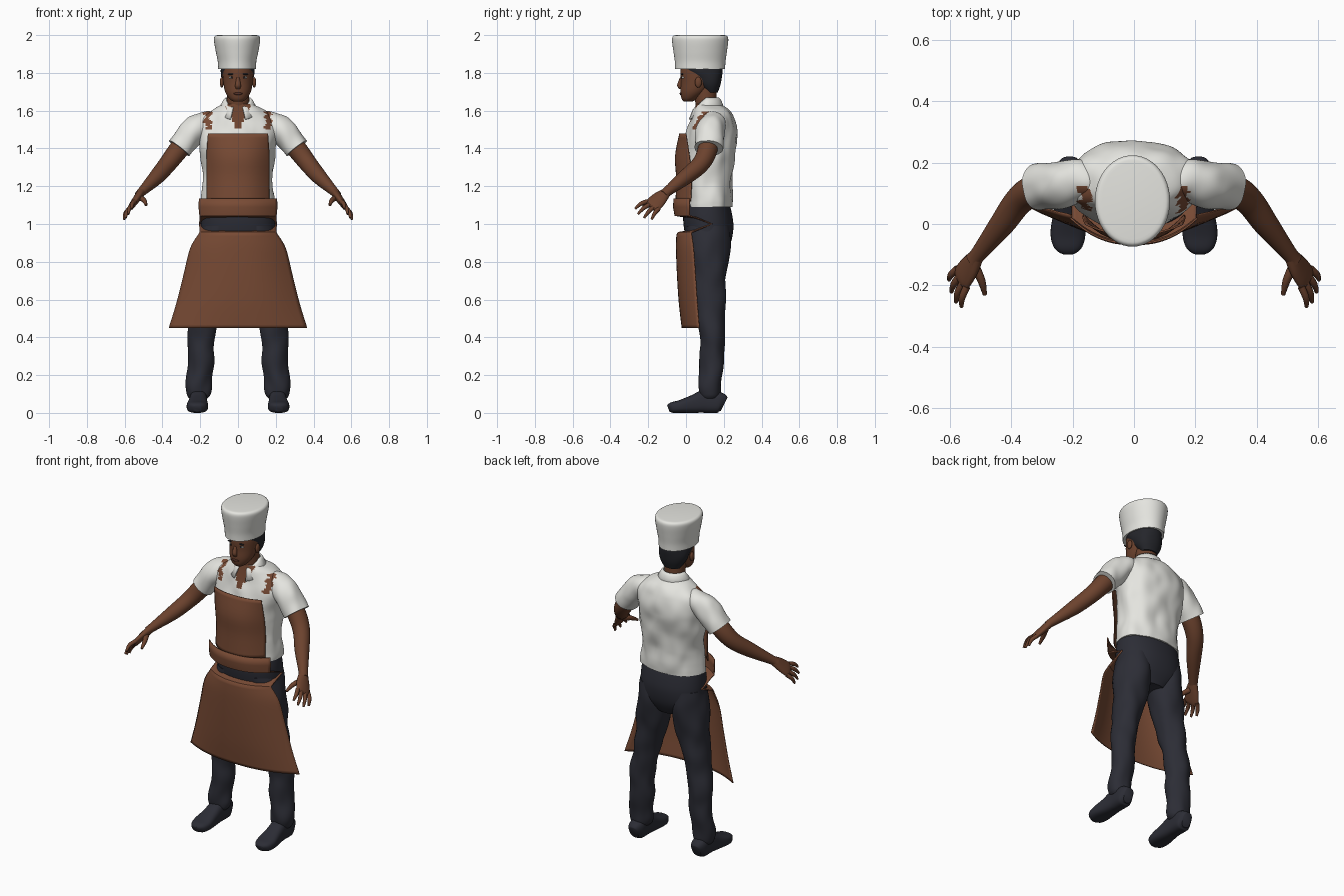
import bpy, bmesh, math
from mathutils import Vector, noise

if "Cube" in bpy.data.objects:
    bpy.data.objects.remove(bpy.data.objects["Cube"], do_unlink=True)


def material(name, color):
    mat = bpy.data.materials.new(name)
    mat.use_nodes = True
    mat.diffuse_color = (*color, 1)
    mat.node_tree.nodes["Principled BSDF"].inputs["Base Color"].default_value = (*color, 1)
    return mat


white = material("off white cloth", (0.78, 0.78, 0.74))
skin = material("brown skin", (0.15, 0.055, 0.027))
leather = material("brown apron", (0.19, 0.07, 0.035))
navy = material("dark navy cloth", (0.025, 0.026, 0.036))
black = material("black hair", (0.018, 0.019, 0.024))
lip = material("dark lip", (0.09, 0.03, 0.02))


def finish(name, bm, mats, rule=None, angle=50):
    """Turn a bmesh into a smooth object, colouring its faces by a rule."""
    bmesh.ops.recalc_face_normals(bm, faces=bm.faces)
    if rule:
        for f in bm.faces:
            f.material_index = rule(f.calc_center_median())
    mesh = bpy.data.meshes.new(name)
    bm.to_mesh(mesh)
    bm.free()
    for m in mats:
        mesh.materials.append(m)
    obj = bpy.data.objects.new(name, mesh)
    bpy.context.collection.objects.link(obj)
    bpy.ops.object.select_all(action="DESELECT")
    obj.select_set(True)
    bpy.context.view_layer.objects.active = obj
    bpy.ops.object.shade_smooth_by_angle(angle=math.radians(angle))
    return obj


def smooth_rings(rings, steps):
    """Catmull-Rom interpolation through the given rings."""
    out = []
    for i in range(len(rings) - 1):
        p, q, r, s = (rings[max(0, min(len(rings) - 1, i + k))] for k in (-1, 0, 1, 2))
        for j in range(steps):
            t = j / steps
            out.append([b + t * (c - a) / 2 + t * t * (a - 2.5 * b + 2 * c - d / 2)
                        + t ** 3 * (1.5 * (b - c) + (d - a) / 2)
                        for a, b, c, d in zip(p, q, r, s)])
    return out + [list(rings[-1])]


def loft(name, rings, mats, ref=None, side=1, n=32, steps=5, p=2, rough=0, rule=None):
    """Skin rings (x, y, z, half width, half depth); level, or across the path if ref is given."""
    rings = smooth_rings(rings, steps)
    centres = [Vector(r[:3]) for r in rings]
    bm = bmesh.new()
    loops = []
    for i, (c, ring) in enumerate(zip(centres, rings)):
        u, v = Vector((1, 0, 0)), Vector((0, 1, 0))
        if ref:
            t = (centres[min(i + 1, len(rings) - 1)] - centres[max(i - 1, 0)]).normalized()
            u = Vector(ref)
            u = (u - t * u.dot(t)).normalized()
            v = t.cross(u)
        loop = []
        for k in range(n):
            ang = math.tau * k / n
            ca, sa = math.cos(ang), math.sin(ang)
            d = (u * math.copysign(abs(ca) ** (2 / p), ca) * ring[3]
                 + v * math.copysign(abs(sa) ** (2 / p), sa) * ring[4])
            pt = c + d
            pt += d.normalized() * rough * noise.noise(Vector((pt.x * 14, pt.y * 14, pt.z * 9)))
            loop.append(bm.verts.new((pt.x * side, pt.y, max(pt.z, 0))))
        loops.append(loop)
    for a, b in zip(loops, loops[1:]):
        for k in range(n):
            bm.faces.new((a[k], a[(k + 1) % n], b[(k + 1) % n], b[k]))
    bm.faces.new(loops[0])
    bm.faces.new(loops[-1])
    return finish(name, bm, mats, rule)


def sheet(name, rows, point, mats, cols=32, thick=0.006):
    """Thin cloth from a grid: point(row, u) with u from -1 to 1."""
    bm = bmesh.new()
    grid = [[bm.verts.new(point(r, 2 * k / cols - 1)) for k in range(cols + 1)] for r in rows]
    for a, b in zip(grid, grid[1:]):
        for k in range(cols):
            bm.faces.new((a[k], a[k + 1], b[k + 1], b[k]))
    obj = finish(name, bm, mats, angle=40)
    mod = obj.modifiers.new("thickness", "SOLIDIFY")
    mod.thickness = thick
    mod.offset = 0
    return obj


def blob(name, centre, size, mat):
    bm = bmesh.new()
    bmesh.ops.create_uvsphere(bm, u_segments=16, v_segments=10, radius=1)
    for v in bm.verts:
        v.co = Vector(a * b for a, b in zip(v.co, size)) + Vector(centre)
    finish(name, bm, [mat])


# Shirt, with open neck in skin colour and apron straps showing on the shoulders
def shirt_rule(c):
    if c.y < 0.1 and abs(c.x) < (c.z - 1.49) * 0.5:
        return 1
    wobble = 0.018 * noise.noise(c * 40)
    if c.y < 0.12 and 1.5 < c.z < 1.595 and abs(abs(c.x) - 0.16 + wobble) < 0.018:
        return 2
    return 0


shirt_mats = [white, skin, leather]
loft("shirt", [(0, .12, 1.09, .195, .12), (0, .12, 1.15, .19, .125), (0, .12, 1.25, .185, .125),
               (0, .125, 1.38, .2, .14), (0, .135, 1.48, .212, .135), (0, .14, 1.55, .2, .115),
               (0, .135, 1.6, .14, .095), (0, .115, 1.635, .075, .065)],
     shirt_mats, n=96, steps=12, p=2.2, rough=.012, rule=shirt_rule)


# Collar wrapping the neck, open at the front
def collar_point(row, u):
    ang = math.radians(90 + 158 * u)
    front = max(0, -math.sin(ang))
    rx, ry, z, drop = row
    return (rx * math.cos(ang), .108 + ry * math.sin(ang), z - drop * front)


sheet("collar", [(.062, .062, 1.668, .055), (.074, .074, 1.655, .055), (.104, .096, 1.6, .05)],
      collar_point, [white], thick=.008)

# Hat
loft("hat", [(-.005, .075, 1.82, .1, .132), (-.005, .075, 1.86, .102, .134),
             (-.005, .075, 1.91, .112, .141), (-.005, .075, 1.96, .121, .148),
             (-.005, .075, 1.985, .122, .148), (-.005, .075, 1.997, .114, .14),
             (-.005, .075, 2, .1, .125)], [white], n=48)

# Head, neck, nose, mouth and hair
loft("head", [(0, .01, 1.648, .025, .022), (0, .02, 1.665, .047, .044), (0, .04, 1.7, .068, .07),
              (0, .06, 1.75, .078, .088), (0, .07, 1.8, .082, .1), (0, .075, 1.84, .08, .1)], [skin])
loft("neck", [(0, .12, 1.56, .066, .06), (0, .108, 1.62, .059, .056), (0, .1, 1.72, .058, .06)], [skin])
loft("nose", [(0, -.024, 1.775, .008, .008), (0, -.033, 1.735, .015, .014),
              (0, -.026, 1.715, .012, .01)], [skin], n=16)
blob("mouth", (0, -.026, 1.69), (.024, .008, .007), lip)
loft("hair", [(0, .135, 1.695, .05, .035), (0, .118, 1.735, .076, .067), (0, .108, 1.775, .087, .082),
              (0, .085, 1.815, .09, .108), (0, .08, 1.84, .085, .105)], [black], rough=.006)

# Trouser seat
loft("trouser_seat", [(0, .115, 1.12, .185, .112), (0, .115, 1.05, .194, .129),
                      (0, .12, .98, .196, .131), (0, .122, .9, .19, .115), (0, .122, .83, .1, .08)],
     [navy], n=48, p=2.2)

# Paired parts
for label, s in (("left", 1), ("right", -1)):
    blob(label + "_eye", (s * .033, -.013, 1.775), (.015, .01, .007), white)
    blob(label + "_pupil", (s * .033, -.021, 1.775), (.006, .004, .006), black)
    blob(label + "_eyebrow", (s * .035, -.02, 1.793), (.021, .006, .004), black)
    blob(label + "_ear", (s * .086, .065, 1.75), (.01, .018, .028), skin)

    loft(label + "_sleeve", [(.11, .14, 1.53, .05, .05), (.18, .14, 1.525, .07, .07),
                             (.25, .13, 1.475, .075, .075), (.31, .12, 1.4, .073, .07)],
         shirt_mats, ref=(0, 1, 0), side=s, n=48, steps=10, rough=.01, rule=shirt_rule)
    loft(label + "_arm", [(.26, .125, 1.46, .055, .055), (.325, .11, 1.38, .052, .052),
                          (.375, .075, 1.315, .047, .047), (.43, .0, 1.25, .041, .041),
                          (.505, -.095, 1.175, .027, .025), (.525, -.12, 1.155, .028, .022)],
         [skin], ref=(0, 1, 0), side=s, n=24)

    # Hand: flat palm, four spread fingers and a thumb
    spread = Vector((.045, .09, -.06))
    palm = Vector((.56, -.175, 1.1))
    loft(label + "_palm", [(.512, -.104, 1.168, .026, .022), (.535, -.14, 1.135, .042, .02),
                           (*palm, .046, .016), (.566, -.188, 1.088, .034, .008)],
         [skin], ref=spread, side=s, n=20)
    tips = ((.562, -.27, 1.08), (.58, -.255, 1.052), (.595, -.222, 1.032), (.603, -.182, 1.024))
    for i, tip in enumerate(tips):
        base = palm + spread * (i - 1.5) * .22
        mid = base.lerp(Vector(tip), .55) + Vector((.006, 0, .008))
        loft(f"{label}_finger_{i + 1}", [(*base, .012, .012), (*mid, .011, .011), (*tip, .006, .006)],
             [skin], ref=spread, side=s, n=10, steps=4)
    loft(label + "_thumb", [(.52, -.135, 1.14, .016, .016), (.497, -.185, 1.125, .013, .013),
                            (.486, -.23, 1.1, .007, .007)], [skin], ref=(1, 0, 0), side=s, n=10)

    loft(label + "_trouser_leg", [(.1, .12, .99, .095, .11), (.112, .122, .86, .104, .108),
                                  (.15, .125, .65, .085, .083), (.19, .135, .45, .074, .068),
                                  (.197, .138, .3, .069, .063), (.206, .13, .16, .07, .061),
                                  (.208, .13, .1, .06, .058), (.21, .13, .075, .045, .05)],
         [navy], side=s, rough=.012, steps=8)
    loft(label + "_shoe", [(.21, .202, .045, .028, .04), (.21, .175, .055, .045, .055),
                           (.21, .1, .06, .046, .06), (.212, .04, .047, .05, .048),
                           (.215, -.03, .034, .057, .034), (.215, -.075, .028, .046, .028),
                           (.215, -.093, .022, .022, .018)], [navy], ref=(1, 0, 0), side=s, p=2.8)


# Apron: rows of (height, half width, middle y, edge y)
def apron_point(row, u):
    z, w, mid, edge = row
    return (w * u, mid + (edge - mid) * abs(u) ** 2.4, z)


sheet("apron_bib", smooth_rings([(1.478, .158, -.033, .0), (1.36, .165, -.055, .018),
                                 (1.25, .165, -.05, .03), (1.12, .165, -.052, .025)], 4),
      apron_point, [leather])
sheet("apron_skirt", [(1.135, .205, -.063, .018), (1.09, .207, -.066, .02), (1.045, .203, -.058, .02),
                      (1.032, .203, .03, .06), (1, .205, .06, .14), (.968, .203, .03, .06),
                      (.955, .203, -.04, .03)]
      + smooth_rings([(.945, .208, -.048, .03), (.87, .252, -.05, .04), (.73, .287, -.045, .05),
                      (.58, .325, -.035, .06), (.45, .365, -.02, .07)], 5),
      apron_point, [leather])
